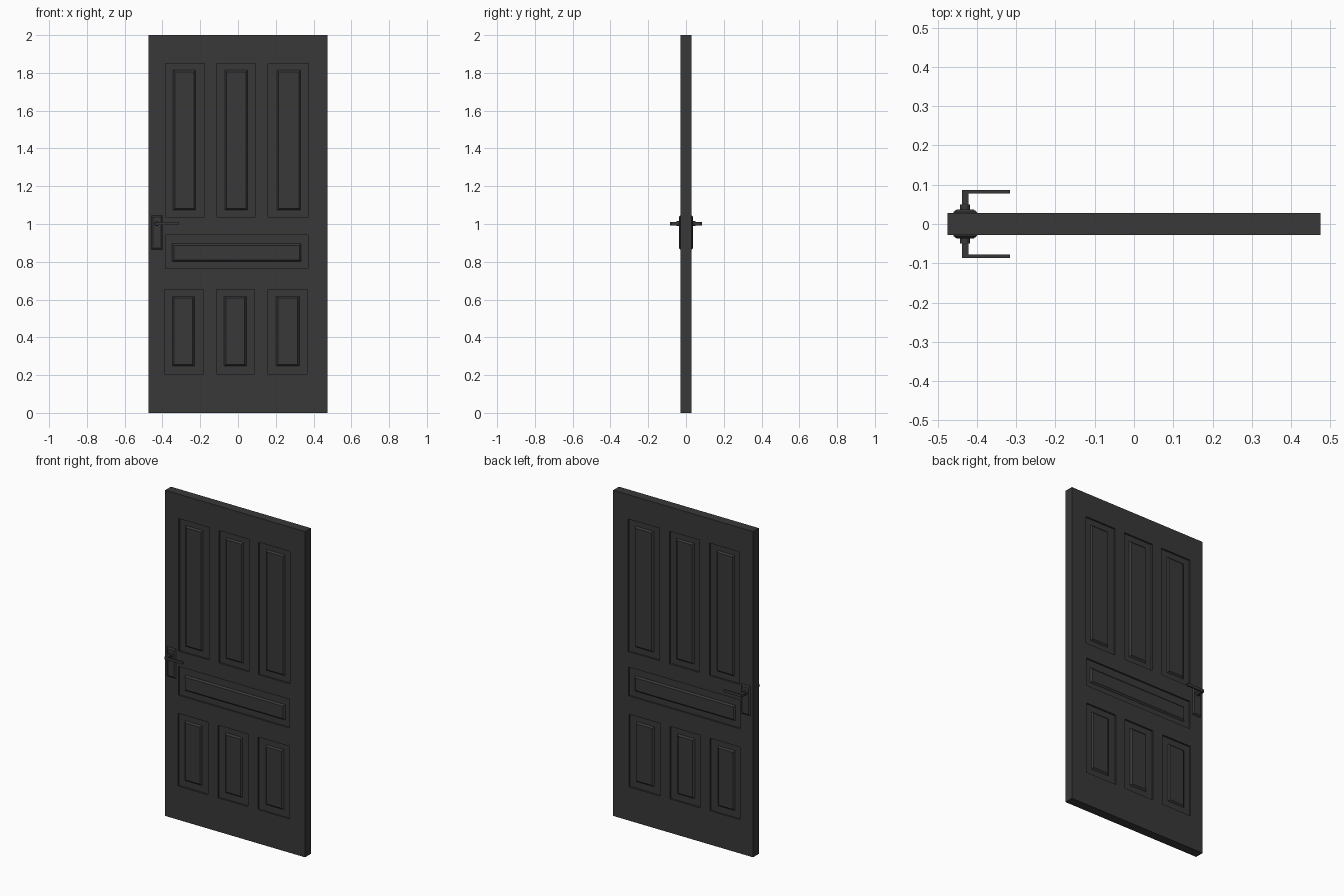
import bpy, bmesh, math
from mathutils import Vector, Matrix

if "Cube" in bpy.data.objects:
    bpy.data.objects.remove(bpy.data.objects["Cube"])

paint = bpy.data.materials.new("dark_charcoal")
paint.diffuse_color = (0.04, 0.04, 0.04, 1)
paint.use_nodes = True
paint.node_tree.nodes["Principled BSDF"].inputs["Base Color"].default_value = paint.diffuse_color

HALF = 0.028      # half the door thickness
RECESS = 0.010    # depth of the panel recesses


def finish(name, bm):
    bmesh.ops.recalc_face_normals(bm, faces=bm.faces)
    mesh = bpy.data.meshes.new(name)
    bm.to_mesh(mesh)
    bm.free()
    mesh.materials.append(paint)
    ob = bpy.data.objects.new(name, mesh)
    bpy.context.collection.objects.link(ob)
    return ob


def add_box(bm, x0, x1, y0, y1, z0, z1):
    m = Matrix.Translation(((x0 + x1) / 2, (y0 + y1) / 2, (z0 + z1) / 2))
    m = m @ Matrix.Diagonal((x1 - x0, y1 - y0, z1 - z0, 1))
    bmesh.ops.create_cube(bm, size=1, matrix=m)


def add_raised(bm, rect, y_base, y_top, bevel):
    """Plate standing on an x-z rectangle with sloped sides."""
    x0, x1, z0, z1 = rect
    rings = []
    for y, b in ((y_base, 0), (y_top, bevel)):
        rings.append([bm.verts.new(p) for p in (
            (x0 + b, y, z0 + b), (x1 - b, y, z0 + b),
            (x1 - b, y, z1 - b), (x0 + b, y, z1 - b))])
    a, c = rings
    bm.faces.new(a)
    bm.faces.new(c)
    for i in range(4):
        j = (i + 1) % 4
        bm.faces.new((a[i], a[j], c[j], c[i]))


def add_cyl(bm, x, z, y0, y1, r, sides):
    m = Matrix.Translation((x, (y0 + y1) / 2, z)) @ Matrix.Rotation(math.pi / 2, 4, 'X')
    bmesh.ops.create_cone(bm, cap_ends=True, segments=sides, radius1=r, radius2=r,
                          depth=abs(y1 - y0), matrix=m)


# Panel layout: outer recess and inner raised field (x0, x1, z0, z1)
panels = [((-0.385, 0.37, 0.765, 0.942), (-0.35, 0.335, 0.80, 0.897))]
for ox0, ox1, ix0, ix1 in ((-0.383, -0.178, -0.344, -0.223),
                           (-0.11, 0.093, -0.07, 0.052),
                           (0.16, 0.373, 0.205, 0.333)):
    panels.append(((ox0, ox1, 1.037, 1.85), (ix0, ix1, 1.072, 1.816)))
    panels.append(((ox0 - 0.005, ox1 - 0.005, 0.207, 0.653),
                   (ix0 - 0.004, ix1 - 0.007, 0.247, 0.617)))

# Door slab with recesses cut on both sides
bm = bmesh.new()
add_box(bm, -0.475, 0.475, -HALF, HALF, 0, 2)
door = finish("door_slab", bm)
bm = bmesh.new()
for outer, _ in panels:
    x0, x1, z0, z1 = outer
    for s in (-1, 1):
        ys = sorted((s * (HALF - RECESS), s * (HALF + 0.02)))
        add_box(bm, x0, x1, ys[0], ys[1], z0, z1)
cutter = finish("recess_cutter", bm)
cutter.hide_render = True
mod = door.modifiers.new("recesses", 'BOOLEAN')
mod.operation = 'DIFFERENCE'
mod.solver = 'EXACT'
mod.object = cutter
bpy.context.view_layer.objects.active = door
bpy.ops.object.modifier_apply(modifier=mod.name)
bpy.data.objects.remove(cutter)

# Raised panel fields, front and back
for s, side in ((-1, "front"), (1, "back")):
    bm = bmesh.new()
    for _, inner in panels:
        add_raised(bm, inner, s * (HALF - RECESS - 0.001), s * (HALF - 0.001), 0.010)
    finish(side + "_panels", bm)

# Handles on both sides
for s, side in ((-1, "front"), (1, "back")):
    # Back plate with bevelled rim
    bm = bmesh.new()
    add_raised(bm, (-0.459, -0.400, 0.865, 1.045), s * (HALF - 0.002), s * 0.031, 0)
    add_raised(bm, (-0.459, -0.400, 0.865, 1.045), s * 0.031, s * 0.037, 0.008)
    finish(side + "_handle_plate", bm)

    # Collar, neck and lever
    bm = bmesh.new()
    add_cyl(bm, -0.430, 1.002, s * 0.034, s * 0.050, 0.013, 16)
    ys = sorted((s * 0.034, s * 0.086))
    add_box(bm, -0.438, -0.421, ys[0], ys[1], 0.993, 1.011)
    ys = sorted((s * 0.078, s * 0.086))
    add_box(bm, -0.421, -0.316, ys[0], ys[1], 0.994, 1.010)
    finish(side + "_lever", bm)
